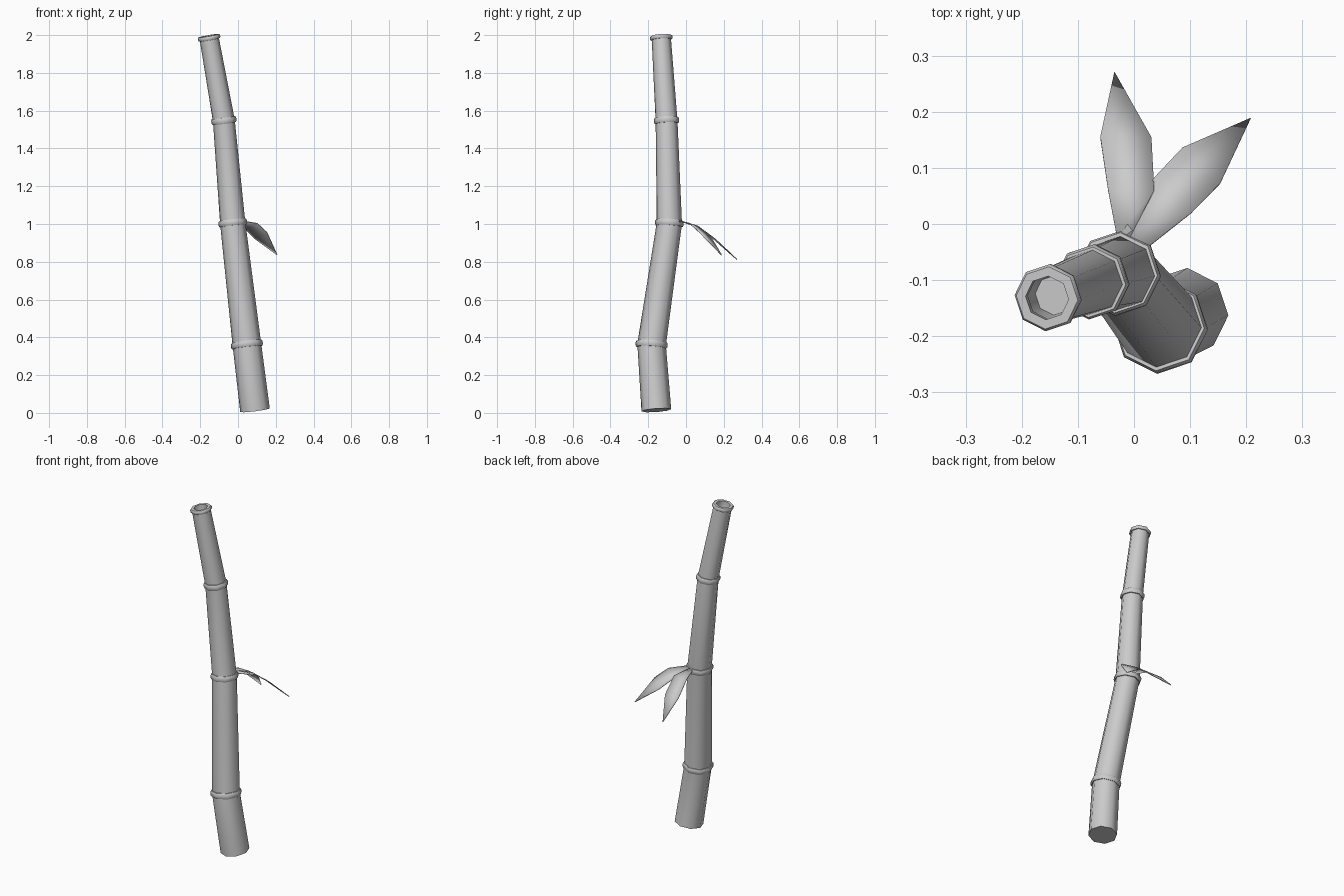
import bpy, math
from mathutils import Vector

if "Cube" in bpy.data.objects:
    bpy.data.objects.remove(bpy.data.objects["Cube"])

SIDES = 8
TURN = math.radians(-4)
# Centre line of the stalk at each joint, and stalk radius there
path = [Vector(p) for p in [(0.09, -0.157, 0.014), (0.047, -0.182, 0.362),
                            (-0.028, -0.088, 1.005), (-0.075, -0.103, 1.548),
                            (-0.153, -0.131, 1.986)]]
radii = [0.079, 0.076, 0.067, 0.058, 0.051]


def direction(i):
    a, b = path[max(i - 1, 0)], path[min(i + 1, len(path) - 1)]
    return (b - a).normalized()


def octagon(centre, axis, r):
    q = Vector((0, 0, 1)).rotation_difference(axis)
    return [centre + q @ Vector((r * math.cos(TURN + k * math.tau / SIDES),
                                 r * math.sin(TURN + k * math.tau / SIDES), 0))
            for k in range(SIDES)]


def make(name, verts, faces, angle):
    me = bpy.data.meshes.new(name)
    me.from_pydata([tuple(v) for v in verts], [], faces)
    ob = bpy.data.objects.new(name, me)
    bpy.context.collection.objects.link(ob)
    bpy.ops.object.select_all(action='DESELECT')
    ob.select_set(True)
    bpy.context.view_layer.objects.active = ob
    bpy.ops.object.shade_smooth_by_angle(angle=math.radians(angle))
    return ob


def loft(name, rows, closed=False):
    n = len(rows)
    faces = []
    for j in range(n if closed else n - 1):
        a, b = j * SIDES, (j + 1) % n * SIDES
        for k in range(SIDES):
            m = (k + 1) % SIDES
            faces.append((a + k, a + m, b + m, b + k))
    if not closed:
        faces.append(tuple(reversed(range(SIDES))))
        faces.append(tuple(range((n - 1) * SIDES, n * SIDES)))
    return make(name, [v for r in rows for v in r], faces, 50)


# Stalk: outer wall, then over the rim and down into the hollow top
rows = [octagon(p, direction(i), radii[i]) for i, p in enumerate(path)]
top = direction(len(path) - 1)
rows.append(octagon(path[-1], top, 0.041))
rows.append(octagon(path[-1] - top * 0.07, top, 0.036))
loft("stalk", rows)

# Joint rings: rounded bands swept round the octagon
for i in range(1, len(path)):
    h = 0.016 if i < 4 else 0.011
    out = 0.009
    profile = [(-0.012, -h), (out * 0.55, -h), (out, -h * 0.45), (out, h * 0.45),
               (out * 0.55, h), (-0.012, h)]
    loft("joint_ring_%d" % i,
         [octagon(path[i] + direction(i) * dz, direction(i), radii[i] + dr)
          for dr, dz in profile], closed=True)


# Leaves: left and right edges meeting in a pointed tip
def leaf(name, left, right, tip):
    n = len(left)
    faces = [(j, n + j, n + j + 1, j + 1) for j in range(n - 1)]
    faces.append((n - 1, 2 * n - 1, 2 * n))
    ob = make(name, left + right + [tip], faces, 20)
    mod = ob.modifiers.new("thickness", 'SOLIDIFY')
    mod.thickness = 0.005
    mod.offset = 0


leaf("back_leaf",
     [(-0.03, -0.025, 1.012), (-0.046, 0.06, 0.99), (-0.06, 0.155, 0.92)],
     [(-0.01, -0.03, 1.016), (0.036, 0.06, 0.99), (0.031, 0.153, 0.915)],
     (-0.035, 0.27, 0.812))
leaf("side_leaf",
     [(-0.022, -0.018, 1.012), (0.036, 0.082, 0.975), (0.086, 0.135, 0.925)],
     [(0.02, -0.045, 1.016), (0.102, 0.02, 1.003), (0.154, 0.073, 0.955)],
     (0.208, 0.188, 0.836))
